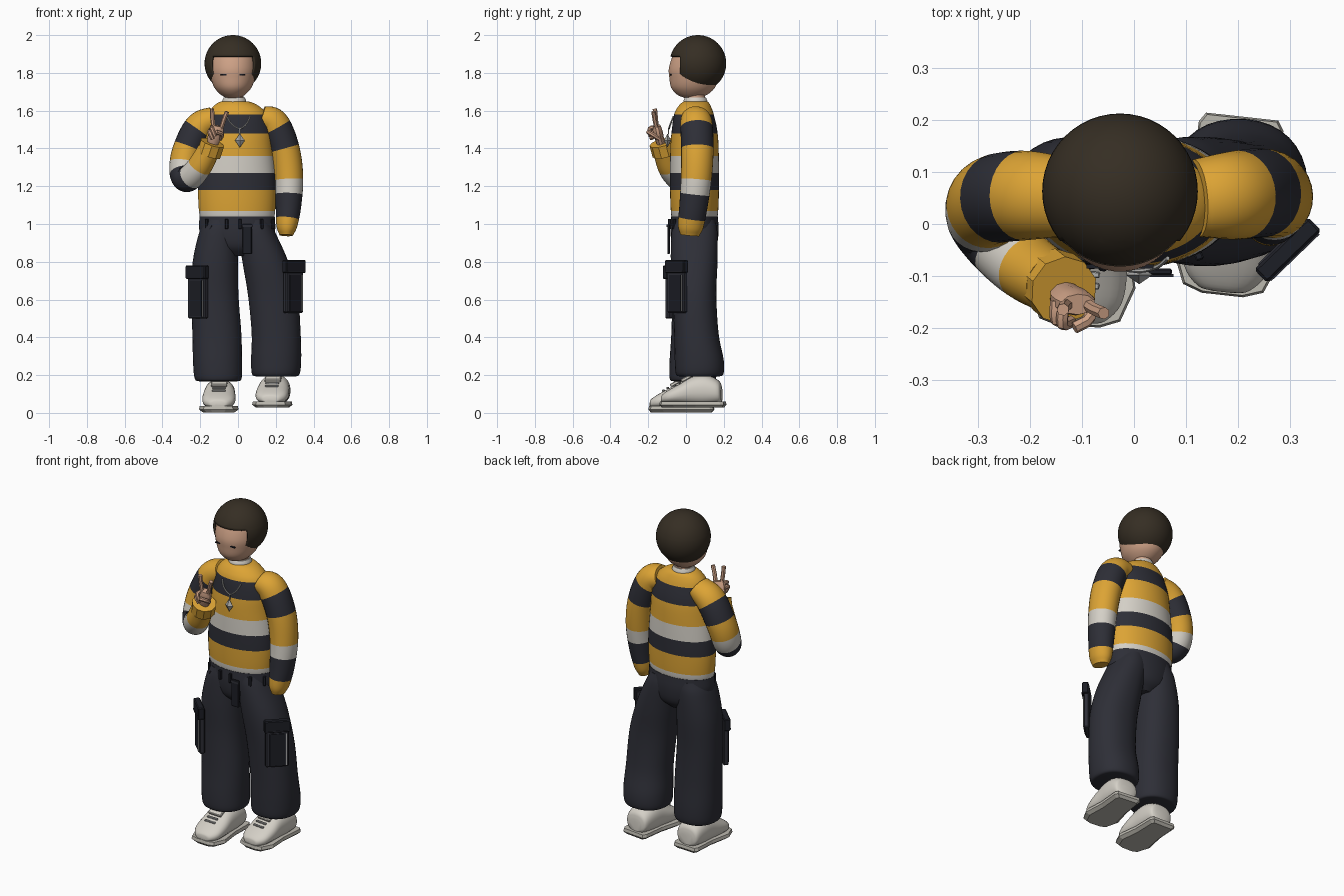
import bpy, bmesh, math
from mathutils import Vector, Matrix

cube = bpy.data.objects.get("Cube")
if cube:
    bpy.data.objects.remove(cube)

MATS = {}
for mat_name, rgb in {
    "yellow": (0.72, 0.37, 0.035), "navy": (0.027, 0.028, 0.038),
    "off_white": (0.66, 0.63, 0.57), "skin": (0.62, 0.36, 0.24),
    "hair_brown": (0.036, 0.027, 0.017), "black": (0.012, 0.013, 0.019),
    "sole_grey": (0.5, 0.48, 0.43), "silver": (0.42, 0.42, 0.41),
}.items():
    m = bpy.data.materials.new(mat_name)
    m.use_nodes = True
    m.diffuse_color = (*rgb, 1)
    m.node_tree.nodes["Principled BSDF"].inputs["Base Color"].default_value = (*rgb, 1)
    MATS[mat_name] = m


def finish(name, bm, colours, smooth=True):
    bmesh.ops.recalc_face_normals(bm, faces=bm.faces)
    mesh = bpy.data.meshes.new(name)
    bm.to_mesh(mesh)
    bm.free()
    ob = bpy.data.objects.new(name, mesh)
    bpy.context.collection.objects.link(ob)
    for c in colours:
        mesh.materials.append(MATS[c])
    if smooth:
        bpy.ops.object.select_all(action="DESELECT")
        ob.select_set(True)
        bpy.context.view_layer.objects.active = ob
        bpy.ops.object.shade_smooth_by_angle(angle=math.radians(40))
    return ob


def resample(rings, steps):
    """Catmull-Rom through rings of (x, y, z, rx, ry)."""
    p = [Vector(r) for r in rings]
    p = [2 * p[0] - p[1]] + p + [2 * p[-1] - p[-2]]
    out = []
    for a, b, c, d in zip(p, p[1:], p[2:], p[3:]):
        for k in range(steps):
            t = k / steps
            out.append(0.5 * (2 * b + (c - a) * t + (2 * a - 5 * b + 4 * c - d) * t**2
                              + (3 * b - a - 3 * c + d) * t**3))
    return out + [p[-2]]


def skin(name, rings, colour, sides=32, steps=6, follow=False, bands=None, smooth=True, power=1.0):
    """Loft rings; follow turns them along the path. bands: (end, colour) by length or height."""
    rings = resample(rings, steps)
    pos = [Vector(r[:3]) for r in rings]
    bm = bmesh.new()
    u, v = Vector((1, 0, 0)), Vector((0, 1, 0))
    last, loops, run, dist = Vector((0, 0, 1)), [], 0, []
    for i, r in enumerate(rings):
        if follow:
            tan = (pos[min(i + 1, len(pos) - 1)] - pos[max(i - 1, 0)]).normalized()
            q = last.rotation_difference(tan)
            u, v, last = q @ u, q @ v, tan
        run += (pos[i] - pos[i - 1]).length if i else 0
        dist.append(run)
        loop = []
        for k in range(sides):
            a = math.tau * (k + 0.5) / sides
            c, s = (math.copysign(abs(f) ** power, f) for f in (math.cos(a), math.sin(a)))
            loop.append(bm.verts.new(pos[i] + u * c * r[3] + v * s * r[4]))
        loops.append(loop)
    colours = list(dict.fromkeys(b[1] for b in bands)) if bands else [colour]
    for i, (lo, hi) in enumerate(zip(loops, loops[1:])):
        for k in range(sides):
            f = bm.faces.new((lo[k], lo[k - 1], hi[k - 1], hi[k]))
            if bands and follow:
                mid = (dist[i] + dist[i + 1]) / 2 / run
                f.material_index = colours.index(next(c for e, c in bands if mid <= e))
    bm.faces.new(loops[0])
    end = bm.faces.new(loops[-1])
    if bands and follow:
        end.material_index = colours.index(bands[-1][1])
    elif bands:
        for e, _ in bands[:-1]:
            bmesh.ops.bisect_plane(bm, geom=bm.verts[:] + bm.edges[:] + bm.faces[:],
                                   plane_co=(0, 0, e), plane_no=(0, 0, 1))
        for f in bm.faces:
            z = f.calc_center_median().z
            f.material_index = colours.index(next(c for e, c in bands if z <= e))
    return finish(name, bm, colours, smooth)


def tube(name, pts, radius, colour, sides=8, steps=4, smooth=True):
    return skin(name, [(*p, radius, radius) for p in pts], colour, sides, steps, True, None, smooth)


def box(name, loc, size, colour, rot=(0, 0, 0), bevel=0.0):
    bm = bmesh.new()
    bmesh.ops.create_cube(bm, size=1, matrix=Matrix.Diagonal((*size, 1)))
    if bevel:
        bmesh.ops.bevel(bm, geom=bm.edges[:], offset=bevel, segments=1, affect="EDGES")
    ob = finish(name, bm, [colour], False)
    ob.location, ob.rotation_euler = loc, rot
    return ob


# Striped sweater body and collar
skin("sweater_body", [
    (-.005, .045, 1.03, .185, .11), (-.005, .045, 1.05, .2, .124), (-.005, .045, 1.2, .206, .13),
    (-.003, .045, 1.4, .187, .128), (0, .045, 1.5, .178, .12), (-.002, .042, 1.58, .155, .105),
    (-.008, .045, 1.62, .125, .088), (-.015, .05, 1.645, .085, .068), (-.02, .05, 1.65, .05, .05)],
    "yellow", 48, 6, bands=[(1.07, "off_white"), (1.18, "yellow"), (1.27, "navy"),
                            (1.36, "off_white"), (1.48, "yellow"), (1.58, "navy"), (2, "yellow")])
skin("collar", [(-.02, .05, 1.63, .062, .062), (-.02, .05, 1.65, .064, .064),
                (-.02, .05, 1.67, .056, .056)], "off_white", 24, 3)

# Sleeves
skin("left_sleeve", [(.12, .05, 1.56, .065, .075), (.19, .055, 1.53, .08, .085),
                     (.245, .06, 1.40, .08, .086), (.268, .055, 1.25, .077, .082),
                     (.267, .04, 1.1, .068, .075), (.258, .025, .99, .055, .068),
                     (.255, .02, .94, .035, .05)], "yellow", 28, 10, True,
     [(.14, "yellow"), (.33, "navy"), (.57, "yellow"), (.67, "off_white"), (.87, "navy"), (2, "yellow")])
skin("right_sleeve", [(-.12, .05, 1.56, .065, .075), (-.205, .055, 1.51, .08, .086),
                      (-.27, .047, 1.38, .08, .086), (-.287, .02, 1.275, .076, .082),
                      (-.265, -.025, 1.24, .07, .07), (-.21, -.08, 1.295, .066, .066),
                      (-.155, -.115, 1.39, .06, .06)], "yellow", 28, 10, True,
     [(.17, "yellow"), (.35, "navy"), (.48, "yellow"), (.57, "off_white"), (.7, "navy"),
      (.83, "off_white"), (2, "yellow")])
tube("right_cuff", [(-.155, -.112, 1.37), (-.135, -.128, 1.43)], .067, "yellow", 10, 1, False)

# Peace-sign hand
skin("palm", [(-.135, -.128, 1.41, .024, .02), (-.128, -.14, 1.45, .036, .024),
              (-.115, -.15, 1.49, .04, .026), (-.108, -.155, 1.52, .034, .02)], "skin", 10, 3, True)
for name, pts in {
    "index_finger": [(-.09, -.155, 1.5), (-.075, -.165, 1.55), (-.058, -.172, 1.595)],
    "middle_finger": [(-.128, -.155, 1.5), (-.135, -.16, 1.56), (-.137, -.165, 1.61)],
    "ring_finger": [(-.135, -.155, 1.51), (-.138, -.192, 1.505), (-.122, -.188, 1.465)],
    "little_finger": [(-.15, -.148, 1.49), (-.15, -.185, 1.485), (-.135, -.18, 1.45)],
    "thumb": [(-.095, -.14, 1.45), (-.085, -.18, 1.475), (-.115, -.2, 1.487)],
}.items():
    tube(name, pts, .012, "skin", 7, 3)

# Head, neck, hair
skin("neck", [(-.02, .05, 1.64, .05, .05), (-.02, .055, 1.75, .052, .052)], "skin", 20, 2)
skin("head", [(-.027, .03, 1.668, .035, .04), (-.027, .033, 1.685, .065, .08),
              (-.027, .037, 1.72, .097, .115), (-.027, .042, 1.77, .117, .13),
              (-.027, .045, 1.83, .125, .135), (-.027, .05, 1.91, .11, .11),
              (-.027, .06, 1.96, .06, .06)], "skin", 40, 5)
HC = Vector((-.027, .063, 1.85))
bm = bmesh.new()
bmesh.ops.create_uvsphere(bm, u_segments=48, v_segments=28, radius=.15, matrix=Matrix.Translation(HC))
for co, no in (((0, -.033, 0), (0, 1, 0)), ((0, 0, 1.887), (0, 0, 1)), ((0, 0, 1.712), (0, 0, 1))):
    bmesh.ops.bisect_plane(bm, geom=bm.verts[:] + bm.edges[:] + bm.faces[:], plane_co=co, plane_no=no)
opening = []
for f in bm.faces:
    c = f.calc_center_median()
    if c.z < 1.712 or (c.y < -.033 and c.z < 1.887):
        opening.append(f)
bmesh.ops.delete(bm, geom=opening, context="FACES")
hair = finish("hair", bm, ["hair_brown"])
shell = hair.modifiers.new("thickness", "SOLIDIFY")
shell.thickness = .012
for side, x in (("left", .023), ("right", -.077)):
    box(side + "_eye", (x, -.082, 1.79), (.03, .008, .007), "black")

# Necklace
tube("chain", [(-.06, -.066, 1.57), (-.035, -.082, 1.53), (.008, -.09, 1.505),
               (.045, -.082, 1.53), (.065, -.066, 1.57)], .0045, "silver", 6, 6)
bm = bmesh.new()
bmesh.ops.create_uvsphere(bm, u_segments=4, v_segments=2, radius=1,
                          matrix=Matrix.Translation((.01, -.098, 1.442)) @ Matrix.Diagonal((.026, .018, .037, 1)))
finish("pendant", bm, ["silver"], False)
box("pendant_link", (.01, -.092, 1.49), (.008, .006, .03), "silver")

# Trousers
skin("trouser_hips", [(-.002, .045, .83, .06, .07), (-.002, .045, .88, .16, .115),
                      (-.004, .045, .96, .2, .128), (-.005, .045, 1.04, .2, .124)], "navy", 40, 4)
skin("left_trouser_leg", [(.2, .07, .192, .1, .1), (.2, .072, .205, .126, .126),
                          (.202, .07, .28, .133, .13), (.202, .055, .42, .13, .118),
                          (.185, .045, .62, .132, .116), (.145, .043, .8, .122, .124),
                          (.1, .045, .95, .1, .122), (.085, .045, 1.02, .08, .11)],
     "navy", 36, 5, power=.9)
skin("right_trouser_leg", [(-.105, .035, .167, .1, .1), (-.105, .036, .18, .124, .122),
                           (-.108, .038, .26, .13, .126), (-.112, .04, .42, .13, .118),
                           (-.122, .042, .62, .125, .116), (-.12, .043, .8, .12, .124),
                           (-.105, .045, .95, .102, .122), (-.09, .045, 1.02, .085, .11)],
     "navy", 36, 5, power=.9)
for x, y in ((-.165, -.035), (-.06, -.083), (.01, -.088), (.125, -.062), (.185, -.01)):
    box("belt_loop", (x, y, 1.0), (.016, .016, .055), "black", (0, 0, x * 3), .003)
box("belt_end", (.048, -.092, .92), (.05, .012, .16), "black", bevel=.003)
box("belt_tip", (.048, -.099, .99), (.056, .006, .014), "navy")
box("pocket_seam", (-.15, -.055, .965), (.006, .012, .06), "black", (0, .5, -.5))

# Cargo pockets
for side, s, x, y, z in (("left", 1, .292, -.046, .665), ("right", -1, -.212, -.058, .635)):
    rot = (0, 0, s * math.radians(44))
    out = Vector((s * .7, -.72, 0))
    along = Vector((.72, s * .7, 0))
    at = Vector((x, y, z))
    box(side + "_cargo_pocket", at, (.128, .03, .27), "navy", rot, .006)
    box(side + "_pocket_panel", at + out * .016 + Vector((0, 0, -.03)), (.085, .006, .19), "black", rot)
    box(side + "_pocket_flap", at + out * .006 + Vector((0, 0, .11)), (.145, .036, .07), "black", rot, .005)
    box(side + "_flap_trim", at + out * .025 + Vector((0, 0, .083)), (.13, .004, .005), "navy", rot)
    box(side + "_pocket_trim", at + out * .018 + along * .05 + Vector((0, 0, -.03)), (.005, .004, .19), "silver", rot)

# Shoes: lofted heel to toe, on flared angular soles
for side, x, y, z, yaw in (("left", .19, .04, .025, -.11), ("right", -.098, -.02, 0, -.04)):
    turn = Matrix.Translation((x, y, z)) @ Matrix.Rotation(yaw, 4, "Z")
    upper = skin(side + "_shoe", [(0, .07, -.15, .045, .035), (0, .085, -.135, .07, .06),
                                  (0, .095, -.07, .08, .08), (0, .092, .0, .083, .077),
                                  (0, .075, .07, .088, .055), (0, .06, .13, .08, .037),
                                  (0, .05, .165, .05, .022), (0, .045, .172, .02, .01)],
                 "off_white", 24, 4, power=.85)
    upper.matrix_world = turn @ Matrix.Rotation(math.pi / 2, 4, "X")
    half = [(.04, -.178), (.078, -.165), (.105, -.1), (.085, .02), (.082, .15), (.07, .168)]
    outline = half + [(-px, py) for px, py in reversed(half)]
    bm = bmesh.new()
    levels = [[bm.verts.new((px * f, py * g, h)) for px, py in outline]
              for h, f, g in ((.003, .8, .93), (.018, 1, 1), (.036, .96, .98))]
    bm.faces.new(levels[0])
    bm.faces.new(levels[-1])
    for lo, hi in zip(levels, levels[1:]):
        for k in range(len(outline)):
            bm.faces.new((lo[k - 1], lo[k], hi[k], hi[k - 1]))
    finish(side + "_sole", bm, ["sole_grey"], False).matrix_world = turn
    tongue = box(side + "_tongue", (0, 0, 0), (.085, .06, .018), "off_white", bevel=.004)
    tongue.matrix_world = turn @ Matrix.Translation((0, -.035, .158)) @ Matrix.Rotation(.5, 4, "X")
    for k in range(3):
        lace = box(side + "_lace", (0, 0, 0), (.07, .012, .01), "silver", bevel=.002)
        lace.matrix_world = turn @ Matrix.Translation((0, -.055 - .022 * k, .146 - .014 * k))
